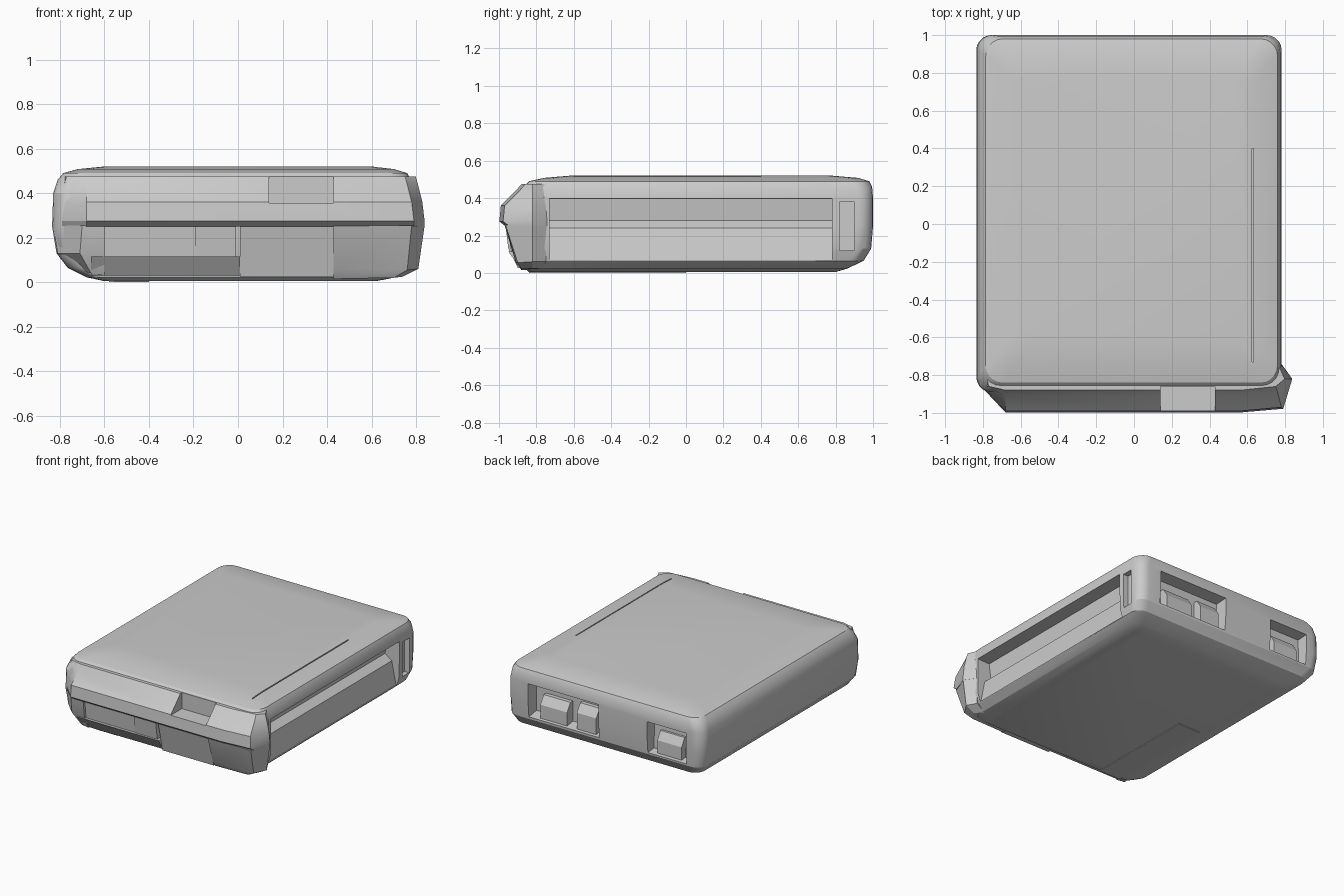
import bpy, bmesh, math

if "Cube" in bpy.data.objects:
    bpy.data.objects.remove(bpy.data.objects["Cube"])


def finish(bm, name):
    bmesh.ops.recalc_face_normals(bm, faces=bm.faces)
    me = bpy.data.meshes.new(name)
    bm.to_mesh(me)
    bm.free()
    ob = bpy.data.objects.new(name, me)
    bpy.context.collection.objects.link(ob)
    return ob


def loft(name, rings):
    """Skin a stack of closed rings with the same point count."""
    bm = bmesh.new()
    vs = [[bm.verts.new(p) for p in r] for r in rings]
    n = len(vs[0])
    for a, b in zip(vs, vs[1:]):
        for i in range(n):
            j = (i + 1) % n
            bm.faces.new((a[i], a[j], b[j], b[i]))
    bm.faces.new(vs[0][::-1])
    bm.faces.new(vs[-1])
    return finish(bm, name)


def rounded(z, x0, x1, y0, y1, r, seg=5):
    """Rounded rectangle at height z."""
    pts = []
    for cx, cy, a0 in ((x1 - r, y1 - r, 0), (x0 + r, y1 - r, 90),
                       (x0 + r, y0 + r, 180), (x1 - r, y0 + r, 270)):
        for k in range(seg + 1):
            a = math.radians(a0 + 90 * k / seg)
            pts.append((cx + r * math.cos(a), cy + r * math.sin(a), z))
    return pts


def along_x(name, profile, x0, x1):
    return loft(name, [[(x, y, z) for y, z in profile] for x in (x0, x1)])


def along_y(name, profile, y0, y1):
    return loft(name, [[(x, y, z) for x, z in profile] for y in (y0, y1)])


def box(name, x0, x1, y0, y1, z0, z1):
    return along_x(name, [(y0, z0), (y1, z0), (y1, z1), (y0, z1)], x0, x1)


def cut(target, *cutters):
    for c in cutters:
        c.hide_render = True
        m = target.modifiers.new("cut", 'BOOLEAN')
        m.operation = 'DIFFERENCE'
        m.solver = 'EXACT'
        m.object = c
        bpy.context.view_layer.objects.active = target
        bpy.ops.object.modifier_apply(modifier=m.name)
        bpy.data.objects.remove(c, do_unlink=True)


# Main slab: height, left, right, front, back, corner radius
body = loft("body", [rounded(*l) for l in (
    (0.005, -0.60, 0.62, -0.84, 0.80, 0.06),
    (0.022, -0.68, 0.71, -0.86, 0.86, 0.07),
    (0.065, -0.765, 0.76, -0.87, 0.95, 0.08),
    (0.13, -0.815, 0.78, -0.88, 0.99, 0.08),
    (0.25, -0.835, 0.782, -0.89, 1.00, 0.08),
    (0.40, -0.83, 0.782, -0.89, 1.00, 0.08),
    (0.46, -0.81, 0.775, -0.87, 0.995, 0.09),
    (0.49, -0.785, 0.76, -0.84, 0.98, 0.09),
    (0.508, -0.72, 0.70, -0.76, 0.92, 0.08),
    (0.520, -0.60, 0.60, -0.62, 0.78, 0.06))])

# Long channel in the right side, with a lower sloped wall
cut(body,
    along_y("side_channel", [(0.95, 0.405), (0.68, 0.395), (0.665, 0.28),
                             (0.72, 0.24), (0.755, 0.07), (0.95, 0.06)], -0.73, 0.78))
# Port openings in the back
cut(body,
    along_x("back_port", [(1.1, 0.40), (0.90, 0.39), (0.90, 0.16), (1.1, 0.13)], 0.02, 0.60),
    along_x("corner_port", [(1.1, 0.38), (0.91, 0.37), (0.92, 0.15), (1.1, 0.13)], -0.70, -0.38))
# Shallow seam on the top
cut(body, box("top_seam", 0.625, 0.633, -0.73, 0.40, 0.49, 0.6))

# Blocks inside the back openings
for i, (x0, x1, y, zt) in enumerate(((0.30, 0.52, 0.97, 0.31), (0.06, 0.22, 0.97, 0.33),
                                     (-0.64, -0.44, 0.965, 0.30))):
    along_x(f"port_block_{i}", [(0.88, 0.12), (y, 0.13), (y, zt - 0.06), (0.93, zt), (0.88, zt)],
            x0, x1)

# Block on the rear end of the right side
cut(body, box("rear_right_slot", 0.74, 0.9, 0.82, 0.90, 0.12, 0.38))

# Overhanging front lip, plan outline drawn in at the top
def lip_ring(z, front, inset):
    return [(-0.82 + inset, -0.80, z), (-0.81 + inset, -0.86, z), (-0.68, front, z),
            (0.56, front, z), (0.79 - inset, front + 0.02, z),
            (0.838 - inset, -0.82, z), (0.78 - inset * 0.5, -0.74, z)]


lip = loft("front_lip", [lip_ring(0.25, -0.965, 0.0), lip_ring(0.275, -0.998, 0.0),
                         lip_ring(0.36, -0.99, 0.01), lip_ring(0.44, -0.91, 0.03),
                         lip_ring(0.475, -0.88, 0.04)])
cut(lip, box("latch_notch", 0.14, 0.43, -1.1, -0.86, 0.355, 0.6))
cut(body, box("latch_notch_back", 0.14, 0.43, -1.1, -0.86, 0.355, 0.6))

# Lower front panels, each set at its own depth
for name, x0, x1, top_y, bot_y, z0, z1 in (
        ("front_left_panel", -0.60, -0.19, -0.945, -0.93, 0.115, 0.25),
        ("front_mid_panel", -0.19, -0.01, -0.955, -0.935, 0.115, 0.25),
        ("front_lower_ledge", -0.66, 0.01, -0.95, -0.89, 0.03, 0.115),
        ("front_latch_panel", 0.01, 0.43, -0.96, -0.90, 0.025, 0.27)):
    along_x(name, [(-0.80, z0), (bot_y, z0), (top_y, z1), (-0.80, z1)], x0, x1)

# Left lower front corner
loft("front_left_corner", [
    [(-0.64, -0.80, 0.04), (-0.70, -0.84, 0.05), (-0.66, -0.90, 0.04), (-0.60, -0.90, 0.03)],
    [(-0.60, -0.80, 0.13), (-0.81, -0.84, 0.13), (-0.71, -0.94, 0.13), (-0.60, -0.95, 0.13)],
    [(-0.60, -0.80, 0.255), (-0.83, -0.84, 0.255), (-0.70, -0.965, 0.255), (-0.60, -0.965, 0.255)]])

# Right front block
loft("front_right_block", [
    [(0.43, -0.76, 0.015), (0.43, -0.88, 0.015), (0.70, -0.88, 0.02), (0.74, -0.82, 0.025), (0.70, -0.76, 0.02)],
    [(0.43, -0.76, 0.055), (0.43, -0.91, 0.055), (0.76, -0.90, 0.055), (0.81, -0.82, 0.06), (0.77, -0.75, 0.06)],
    [(0.43, -0.76, 0.255), (0.43, -0.97, 0.255), (0.78, -0.965, 0.255), (0.838, -0.82, 0.255), (0.78, -0.74, 0.255)]])

# Foot that touches the ground
box("bottom_foot", -0.58, -0.40, -0.84, 0.0, 0.0, 0.02)

# Low-poly shading with sharp creases kept
for ob in list(bpy.context.scene.objects):
    bpy.ops.object.select_all(action='DESELECT')
    ob.select_set(True)
    bpy.context.view_layer.objects.active = ob
    bpy.ops.object.shade_smooth_by_angle(angle=math.radians(25))
